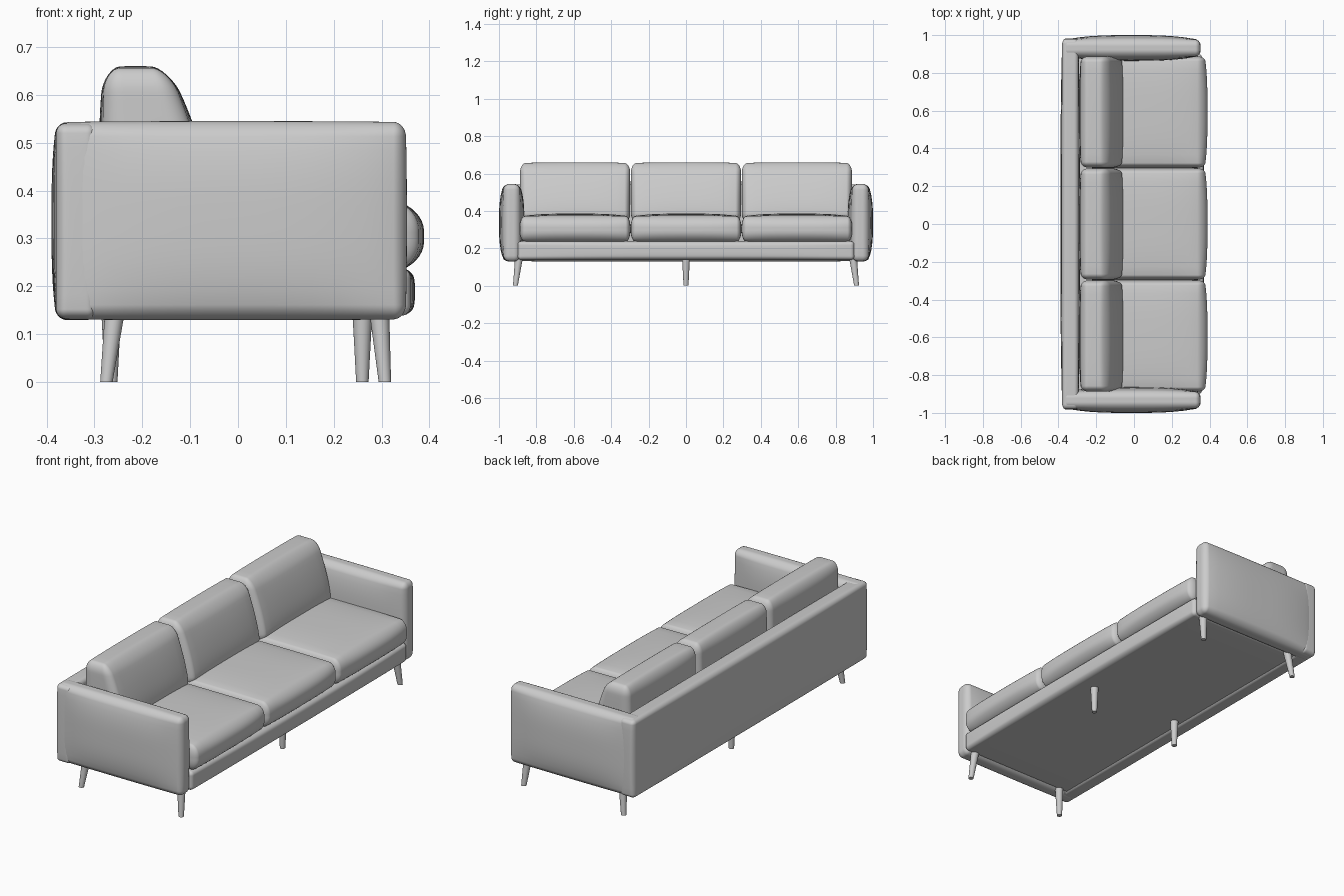
import bpy, bmesh, math
from mathutils import Vector

if "Cube" in bpy.data.objects:
    bpy.data.objects.remove(bpy.data.objects["Cube"])


def finish(name, bm, angle=40):
    bmesh.ops.recalc_face_normals(bm, faces=bm.faces)
    mesh = bpy.data.meshes.new(name)
    bm.to_mesh(mesh)
    bm.free()
    ob = bpy.data.objects.new(name, mesh)
    bpy.context.collection.objects.link(ob)
    bpy.ops.object.select_all(action='DESELECT')
    ob.select_set(True)
    bpy.context.view_layer.objects.active = ob
    bpy.ops.object.shade_smooth_by_angle(angle=math.radians(angle))
    return ob


def soft_box(name, lo, hi, r, bulge, warp=None):
    """Rounded, padded box between two corners; r and bulge are per axis."""
    lo, hi = Vector(lo), Vector(hi)
    mid, half = (lo + hi) / 2, (hi - lo) / 2
    bm = bmesh.new()
    bmesh.ops.create_cube(bm, size=2)
    bmesh.ops.subdivide_edges(bm, edges=bm.edges[:], cuts=19, use_grid_fill=True)
    for v in bm.verts:
        q, d = Vector(), Vector()
        for i in range(3):
            u, inner = v.co[i], half[i] - r[i]
            q[i] = max(-1, min(1, u / 0.6)) * inner
            if abs(u) > 0.6:
                d[i] = math.copysign(math.tan((abs(u) - 0.6) / 0.4 * math.pi / 4), u)
        d.normalize()
        p = Vector([q[i] + r[i] * d[i] for i in range(3)])
        n = [p[i] / half[i] for i in range(3)]
        w = [1 - abs(a) ** 3 for a in n]
        for i in range(3):
            p[i] += bulge[i] * n[i] * w[(i + 1) % 3] * w[(i + 2) % 3]
        p += mid
        v.co = warp(p) if warp else p
    return finish(name, bm)


def leg(name, top, bottom, z_top=0.15):
    """Tapered leg leaning from its top (x, y) to its foot (x, y)."""
    bm = bmesh.new()
    bmesh.ops.create_cone(bm, cap_ends=True, segments=24, radius1=0.013,
                          radius2=0.021, depth=z_top)
    for v in bm.verts:
        x, y = top if v.co.z > 0 else bottom
        v.co += Vector((x, y, z_top / 2))
    return finish(name, bm)


def lean(p):
    """Slope the front of a back cushion towards its top."""
    t = max(0, (p.z - 0.34) / 0.315)
    p.x -= (p.x + 0.28) / 0.23 * 0.09 * t ** 1.5
    return p


# Frame: base, back panel and the two padded arms
soft_box("base", (-0.36, -0.9, 0.138), (0.36, 0.9, 0.238),
         (0.02, 0.02, 0.02), (0.01, 0, 0))
soft_box("back_panel", (-0.38, -0.978, 0.132), (-0.295, 0.978, 0.54),
         (0.02, 0.025, 0.02), (0.01, 0.005, 0.003))
for side, s in (("right", 1), ("left", -1)):
    ya, yb = sorted((s * 0.89, s * 0.974))
    soft_box(side + "_arm", (-0.375, ya, 0.131), (0.35, yb, 0.543),
             (0.025, 0.03, 0.03), (0.003, 0.026, 0.002))

# Three seat cushions and three back cushions
for i, y in enumerate((-0.593, 0, 0.593), 1):
    soft_box(f"seat_cushion_{i}", (-0.26, y - 0.295, 0.238), (0.375, y + 0.295, 0.37),
             (0.04, 0.025, 0.055), (0.014, 0.001, 0.016))
    soft_box(f"back_cushion_{i}", (-0.28, y - 0.294, 0.34), (-0.06, y + 0.294, 0.655),
             (0.055, 0.03, 0.05), (0.012, 0.001, 0.005), lean)

# Splayed corner legs and straight middle legs
for side, s in (("right", 1), ("left", -1)):
    leg(f"front_{side}_leg", (0.295, s * 0.893), (0.307, s * 0.912))
    leg(f"back_{side}_leg", (-0.257, s * 0.893), (-0.275, s * 0.912))
leg("front_middle_leg", (0.26, 0), (0.26, 0))
leg("back_middle_leg", (-0.265, 0), (-0.265, 0))
